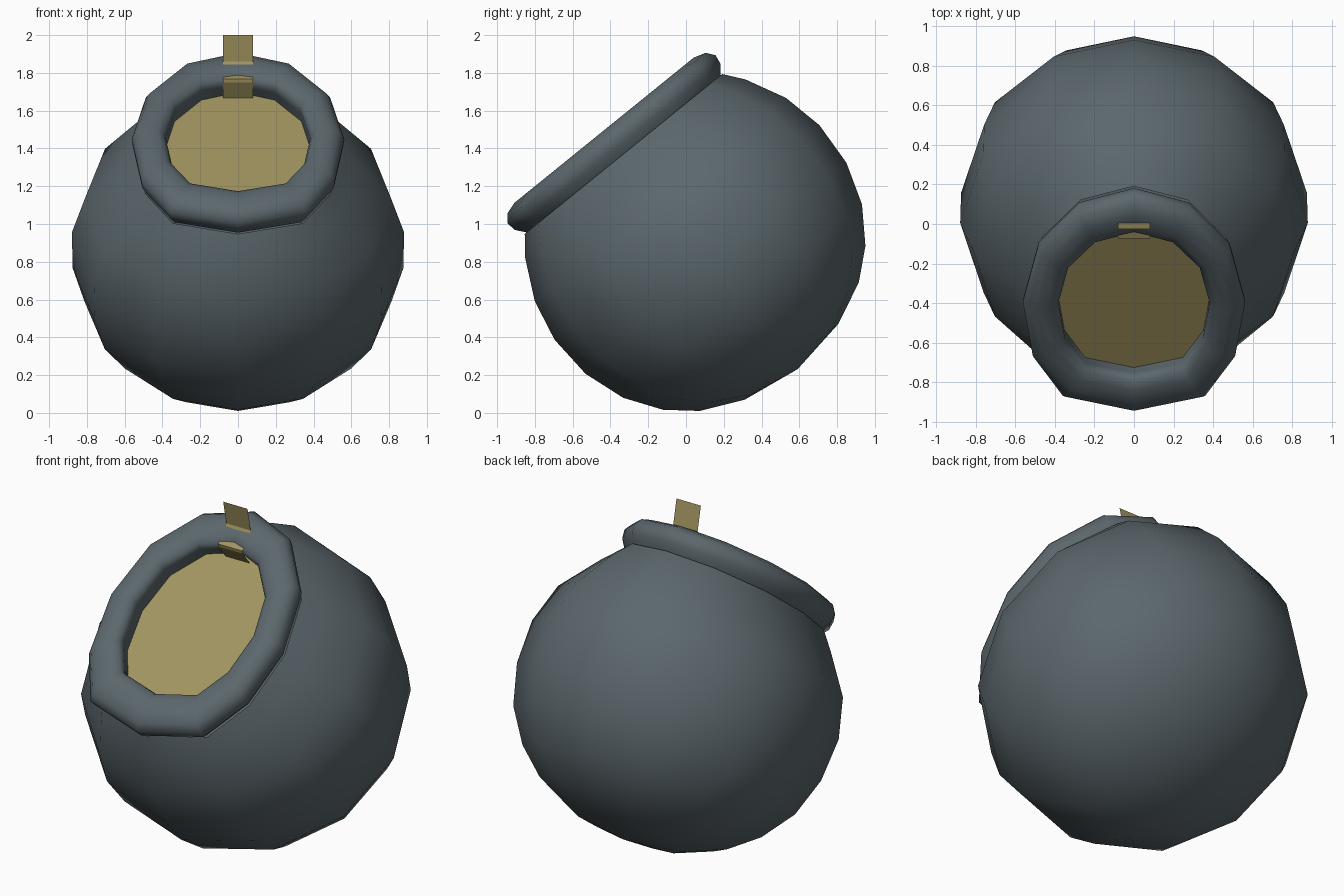
import bpy, bmesh, math
from mathutils import Matrix

if "Cube" in bpy.data.objects:
    bpy.data.objects.remove(bpy.data.objects["Cube"])

SEGS = 12
# Local frame: pot axis along z, leaning toward the front
TILT = Matrix.Translation((0, 0.05, 0.9)) @ Matrix.Rotation(math.radians(39), 4, 'X')


def material(name, rgb):
    m = bpy.data.materials.new(name)
    m.diffuse_color = (*rgb, 1)
    m.use_nodes = True
    m.node_tree.nodes["Principled BSDF"].inputs["Base Color"].default_value = m.diffuse_color
    return m


IRON = material("slate_grey", (0.105, 0.135, 0.15))
GOLD = material("dull_gold", (0.36, 0.30, 0.115))


def finish(name, bm, mat, angle=None):
    me = bpy.data.meshes.new(name)
    bm.to_mesh(me)
    bm.free()
    ob = bpy.data.objects.new(name, me)
    bpy.context.collection.objects.link(ob)
    me.materials.append(mat)
    if angle:
        bpy.ops.object.select_all(action='DESELECT')
        ob.select_set(True)
        bpy.context.view_layer.objects.active = ob
        bpy.ops.object.shade_smooth_by_angle(angle=math.radians(angle))
    return ob


def ring(bm, r, z, squash, egg):
    """Ring narrowed in x by squash; egg widens its lower front corners."""
    verts = []
    for i in range(SEGS):
        a = 2 * math.pi * i / SEGS
        x, y = r * math.sin(a) * squash, r * math.cos(a)
        if y < -0.8 * r:
            x *= 1 + 0.28 * egg
        elif y < -0.3 * r:
            x *= 1 + 0.05 * egg
        verts.append(bm.verts.new(TILT @ Matrix.Translation((x, y, z)).translation))
    return verts


def lathe(bm, profile):
    rings = [ring(bm, *p) for p in profile]
    for a, b in zip(rings, rings[1:]):
        for i in range(SEGS):
            j = (i + 1) % SEGS
            bm.faces.new((a[j], a[i], b[i], b[j]))
    return rings


# Round body: latitude rings measured from the bottom pole
bm = bmesh.new()
lats = [(21.5, .87, 1, 0), (37.5, .89, 1, 0), (50, .90, 1, 0), (64, .905, 1, 0),
        (79, .905, .985, 0), (94.5, .905, .975, 0), (109, .905, .95, 0),
        (124, .905, .84, .5), (132, .905, .80, 1)]
rings = lathe(bm, [(R * math.sin(math.radians(d)), -R * math.cos(math.radians(d)), s, e)
                   for d, R, s, e in lats])
pole = bm.verts.new(TILT @ Matrix.Translation((0, 0, -0.86)).translation)
for i in range(SEGS):
    bm.faces.new((pole, rings[0][i], rings[0][(i + 1) % SEGS]))
bmesh.ops.recalc_face_normals(bm, faces=bm.faces)
if sum((f.normal.dot(f.calc_center_median() - TILT.translation) for f in bm.faces)) < 0:
    bmesh.ops.reverse_faces(bm, faces=bm.faces)
finish("body", bm, IRON, 50)

# Rolled rim with the inner neck wall
bm = bmesh.new()
lathe(bm, [(r, z, s, 1) for r, z, s in [
    (.655, .60, .80), (.70, .655, .795), (.708, .705, .795), (.675, .748, .795),
    (.61, .768, .80), (.53, .765, .805), (.485, .745, .815), (.47, .715, .815),
    (.475, .69, .81), (.49, .625, .79)]])
finish("rim", bm, IRON, 50)

# Contents filling the neck
bm = bmesh.new()
bm.faces.new(ring(bm, .49, .63, .79, 1)[::-1])
finish("contents", bm, GOLD)

# Thin strip rising from the contents through the rim
bm = bmesh.new()
path = [(0.0, 1.665), (-.068, 1.75), (-.073, 1.768), (-.02, 1.80), (.005, 1.86), (-.025, 2.0)]
rows = [[bm.verts.new((x, y, z)) for x in (-.08, .08)] for y, z in path]
for a, b in zip(rows, rows[1:]):
    bm.faces.new((a[0], a[1], b[1], b[0]))
finish("strip", bm, GOLD)
